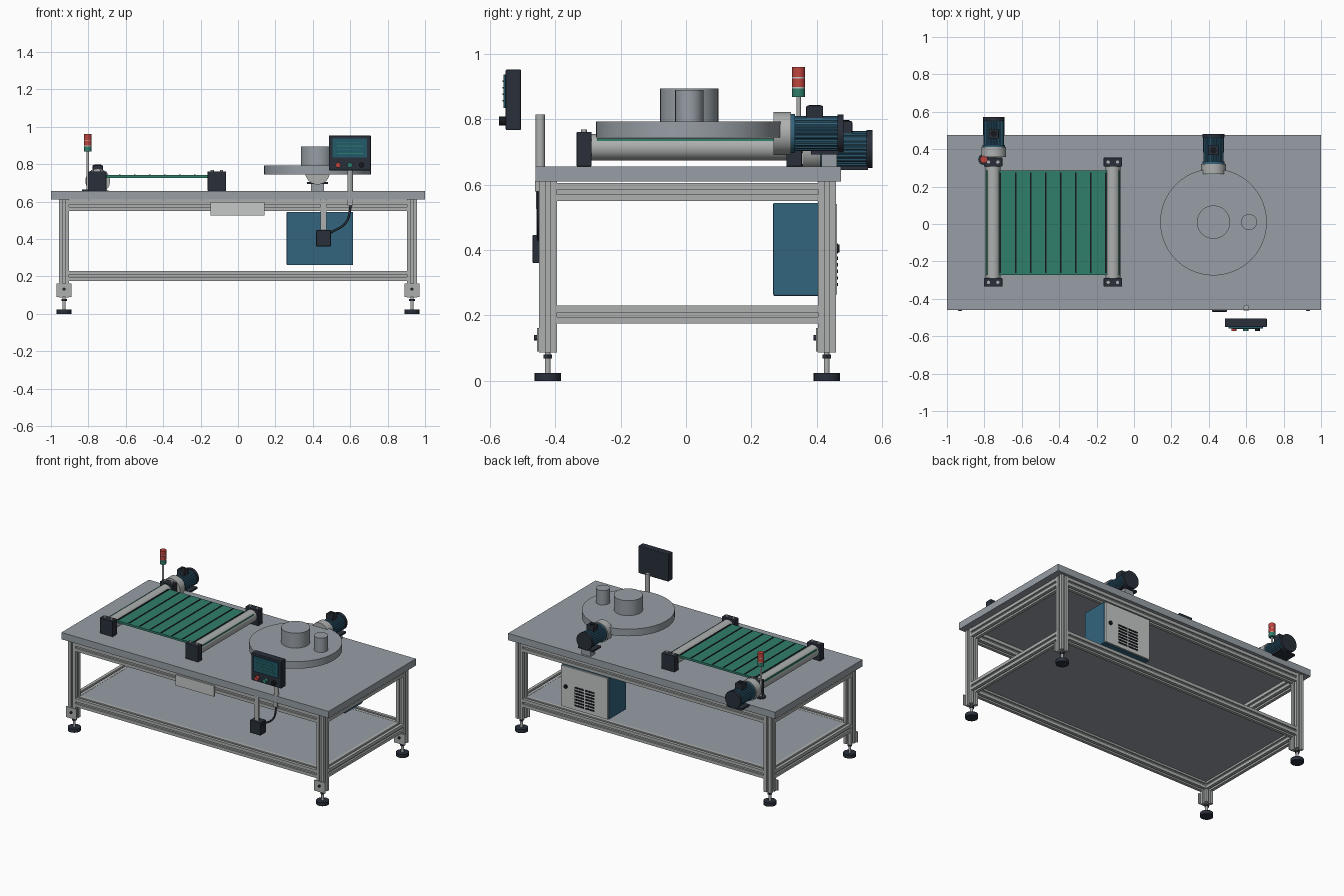
import bpy, bmesh, math
from mathutils import Vector

if "Cube" in bpy.data.objects:
    bpy.data.objects.remove(bpy.data.objects["Cube"])

def mat(name, r, g, b):
    m = bpy.data.materials.new(name)
    m.diffuse_color = (r, g, b, 1)
    m.use_nodes = True
    m.node_tree.nodes["Principled BSDF"].inputs["Base Color"].default_value = m.diffuse_color
    return m

GREY = mat("steel_grey", .31, .345, .375)
LIGHT = mat("light_grey", .42, .435, .43)
PALE = mat("pale_grey", .56, .58, .57)
DARK = mat("dark_slate", .022, .028, .042)
BLUE = mat("motor_blue", .033, .13, .21)
GREEN = mat("belt_green", .03, .21, .15)
RED = mat("signal_red", .52, .06, .05)
SCREEN = mat("screen_teal", .015, .10, .14)
BLACK = mat("black", .008, .009, .012)

def finish(name, bm, m, smooth_axis=None):
    bmesh.ops.recalc_face_normals(bm, faces=bm.faces)
    if smooth_axis is not None:
        for f in bm.faces:
            f.smooth = abs(f.normal[smooth_axis]) < .9
    me = bpy.data.meshes.new(name)
    bm.to_mesh(me)
    bm.free()
    me.materials.append(m)
    o = bpy.data.objects.new(name, me)
    bpy.context.collection.objects.link(o)
    return o

def box(name, m, x0, x1, y0, y1, z0, z1, bevel=0):
    bm = bmesh.new()
    bmesh.ops.create_cube(bm, size=1)
    for v in bm.verts:
        v.co = Vector(((x0 + x1) / 2 + v.co.x * (x1 - x0),
                       (y0 + y1) / 2 + v.co.y * (y1 - y0),
                       (z0 + z1) / 2 + v.co.z * (z1 - z0)))
    if bevel:
        bmesh.ops.bevel(bm, geom=bm.edges[:], offset=bevel, segments=2,
                        affect='EDGES', profile=.5)
    return finish(name, bm, m)

def prism(name, m, pts, axis, c, a, b, smooth=False):
    """Extrude a 2D outline along an axis from a to b, centred on c."""
    def place(u, v, w):
        if axis == 'x':
            return (w, c[0] + u, c[1] + v)
        if axis == 'y':
            return (c[0] + u, w, c[1] + v)
        return (c[0] + u, c[1] + v, w)
    bm = bmesh.new()
    lo = [bm.verts.new(place(u, v, a)) for u, v in pts]
    hi = [bm.verts.new(place(u, v, b)) for u, v in pts]
    bm.faces.new(lo)
    bm.faces.new(hi)
    for i in range(len(pts)):
        j = (i + 1) % len(pts)
        bm.faces.new((lo[i], lo[j], hi[j], hi[i]))
    return finish(name, bm, m, 'xyz'.index(axis) if smooth else None)

def ring(r, n=32):
    return [(r * math.cos(2 * math.pi * i / n), r * math.sin(2 * math.pi * i / n)) for i in range(n)]

def cyl(name, m, axis, c, r, a, b, n=32):
    return prism(name, m, ring(r, n), axis, c, a, b, n > 8)

# slotted aluminium profile outline
H, W, D = .0275, .007, .012
SLOT = []
for k in range(4):
    cs, sn = (1, 0, -1, 0)[k], (0, 1, 0, -1)[k]
    for u, v in ((H, -H), (H, -W), (H - D, -W), (H - D, W), (H, W)):
        SLOT.append((u * cs - v * sn, u * sn + v * cs))

# table top and lower shelf
YF, YB, XL = -.423, .431, .93
box("table_top", GREY, -1, 1, -.46, .475, .61, .656)
box("lower_shelf", GREY, -.915, .915, YF + .01, YB - .01, .222, .229)

# frame rails
for z, tag in ((.578, "upper"), (.2025, "lower")):
    for y in (YF, YB):
        prism(tag + "_long_rail", LIGHT, SLOT, 'x', (y, z), -XL + H, XL - H)
    for x in (-XL, XL):
        prism(tag + "_end_rail", LIGHT, SLOT, 'y', (x, z), YF + H, YB - H)

# legs, foot brackets and levelling feet
for x in (-XL, XL):
    for y in (YF, YB):
        prism("leg", LIGHT, SLOT, 'z', (x, y), .087, .61)
        box("foot_bracket", LIGHT, x - .04, x + .04, y - H - .005, y - H + .001, .09, .162)
        cyl("bracket_bolt", DARK, 'y', (x, .132), .008, y - H - .014, y - H - .004, 12)
        cyl("foot_stem", LIGHT, 'z', (x, y), .009, .02, .09, 16)
        cyl("foot_nut", DARK, 'z', (x, y), .015, .068, .08, 6)
        cyl("foot_pad", DARK, 'z', (x, y), .04, 0, .024)

# conveyor belt, slats, rollers and bearing blocks
box("conveyor_belt", GREEN, -.79, -.078, -.272, .285, .727, .741)
for i in range(8):
    x = -.714 + i * .0805
    box("belt_slat", BLACK, x - .004, x + .004, -.262, .275, .739, .744)
for x in (-.753, -.113):
    cyl("conveyor_roller", LIGHT, 'y', (x, .715), .04, -.295, .31)
    for y0, y1 in ((-.335, -.289), (.307, .355)):
        box("bearing_block", DARK, x - .049, x + .049, y0, y1, .656, .762, .003)
        for dx in (-.025, .025):
            cyl("block_bolt", LIGHT, 'z', (x + dx, (y0 + y1) / 2), .009, .76, .77, 12)

# geared motors, lying along y with a finned body
FINS = []
for i in range(96):
    a = 2 * math.pi * i / 96
    r = .054 if i % 4 < 2 else .0505
    FINS.append((r * math.cos(a), r * math.sin(a)))

def motor(x, y, z):
    cyl("motor_housing", LIGHT, 'y', (x, z), .066, y, y + .054)
    prism("motor_body", BLUE, FINS, 'y', (x, z), y + .054, y + .197)
    cyl("motor_collar", BLUE, 'y', (x, z), .06, y + .054, y + .066)
    cyl("motor_fan_cover", DARK, 'y', (x, z), .058, y + .195, y + .214)
    box("motor_terminal_box", DARK, x - .027, x + .027, y + .1, y + .152, z + .04, z + .085, .004)
    cyl("terminal_cap", BLACK, 'z', (x, y + .126), .017, z + .084, z + .088, 20)
    box("motor_base", DARK, x - .057, x + .057, y + .115, y + .2, z - .064, z - .052)

motor(-.75, .357, .71)
motor(.425, .268, .757)
box("motor_pedestal", GREY, .39, .46, .415, .462, .655, .703)
cyl("drive_shaft", LIGHT, 'y', (-.753, .715), .018, .35, .36, 20)

# turntable with its two drums
cyl("turntable", GREY, 'z', (.425, .01), .285, .745, .793, 96)
cyl("large_drum", GREY, 'z', (.425, .01), .089, .79, .894, 48)
cyl("small_drum", GREY, 'z', (.615, .01), .043, .79, .89, 32)

# signal tower
T = (-.803, .345)
cyl("signal_base", DARK, 'z', T, .03, .656, .664)
cyl("signal_pole", LIGHT, 'z', T, .007, .66, .868, 16)
cyl("signal_green", GREEN, 'z', T, .02, .868, .895)
cyl("signal_ring", PALE, 'z', T, .0185, .895, .93)
cyl("signal_red_lower", RED, 'z', T, .02, .899, .926)
cyl("signal_red_upper", RED, 'z', T, .02, .93, .96)

# control panel and post
box("control_panel", DARK, .486, .71, -.552, -.505, .767, .953, .004)
box("panel_screen", SCREEN, .506, .69, -.559, -.55, .835, .937)
for i in range(4):
    z = .857 + i * .02
    box("screen_line", GREEN, .53, .668 - .02 * (i % 2), -.561, -.558, z - .002, z + .002)
for x, m in ((.535, RED), (.598, GREEN), (.66, BLACK)):
    cyl("panel_button", m, 'y', (x, .795), .014, -.572, -.55, 20)
cyl("panel_post", LIGHT, 'z', (.6, -.446), .0145, .58, .815, 20)
box("post_clamp", LIGHT, .585, .615, -.462, -.44, .58, .612)

# junction box with its hanger and cable
box("junction_hanger", LIGHT, .442, .474, -.457, -.445, .44, .61)
box("junction_box", DARK, .418, .497, -.47, -.41, .36, .447, .004)
cu = bpy.data.curves.new("control_cable", 'CURVE')
cu.dimensions = '3D'
cu.bevel_depth = .006
cu.bevel_resolution = 2
sp = cu.splines.new('BEZIER')
sp.bezier_points.add(2)
for p, co in zip(sp.bezier_points, ((.605, -.45, .59), (.578, -.45, .49), (.49, -.45, .43))):
    p.co = co
    p.handle_left_type = p.handle_right_type = 'AUTO'
cu.materials.append(DARK)
bpy.context.collection.objects.link(bpy.data.objects.new("control_cable", cu))

# front tray plate
box("front_plate", PALE, -.148, .143, -.459, -.449, .526, .598)

# electrical cabinet with rear door, lock and vents
box("cabinet", BLUE, .26, .615, .267, .452, .26, .545, .004)
box("cabinet_door", PALE, .264, .611, .45, .462, .264, .541)
cyl("door_lock", BLACK, 'y', (.575, .405), .013, .46, .47, 16)
for i in range(7):
    z = .295 + i * .02
    for x in (.395, .475):
        box("door_vent", BLACK, x - .035, x + .035, .461, .465, z - .005, z + .005)
